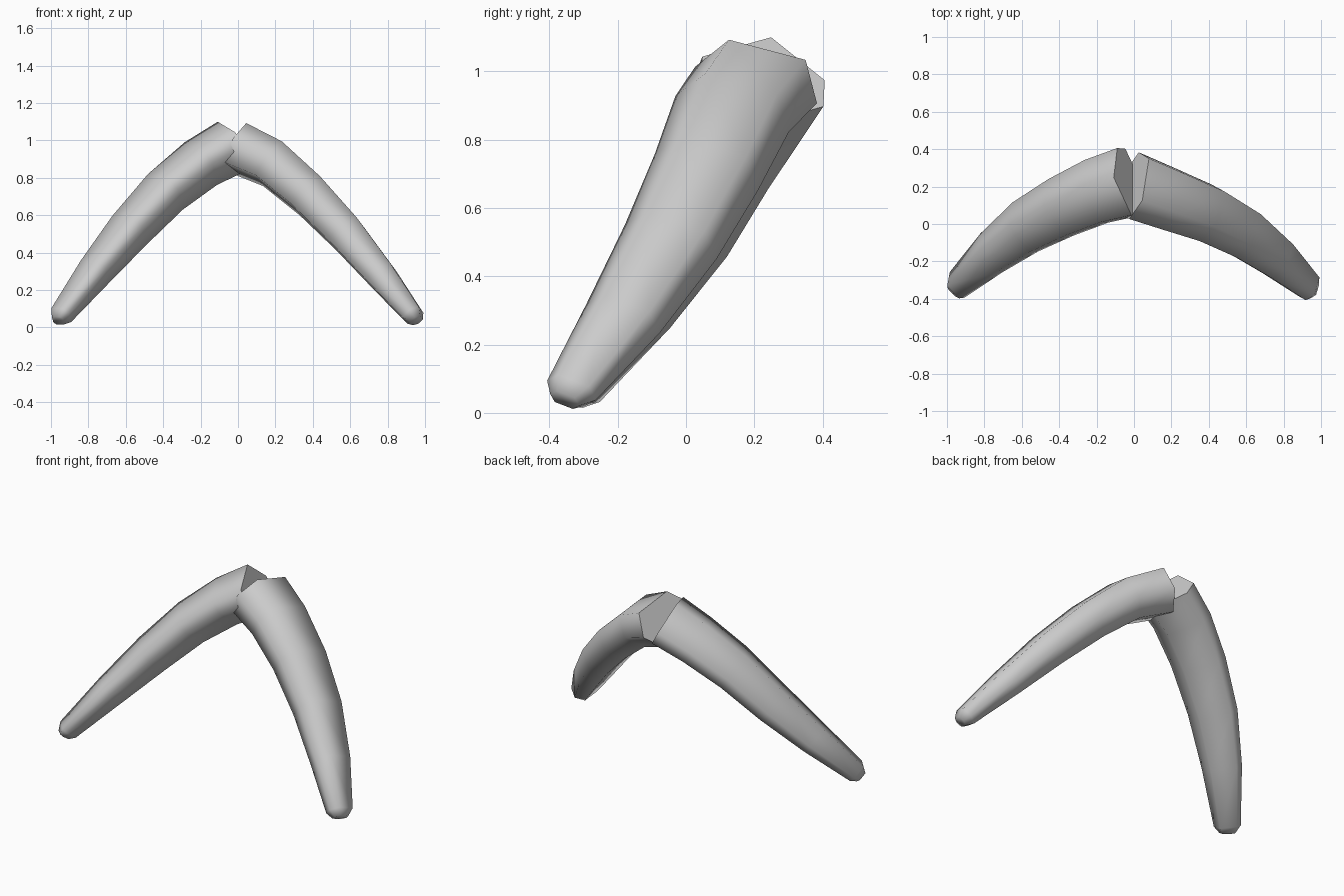
import bpy
import bmesh
from mathutils import Vector

cube = bpy.data.objects.get("Cube")
if cube:
    bpy.data.objects.remove(cube)

grey = bpy.data.materials.new("plain_grey")
grey.use_nodes = True
colour = (0.6, 0.6, 0.6, 1)
grey.diffuse_color = colour
grey.node_tree.nodes["Principled BSDF"].inputs["Base Color"].default_value = colour

# Both arms bend within one leaning plane; this is its normal
LEAN = Vector((0, 0.866, -0.5))
SCALES = (1, 0.94, 0.87, 0.78, 0.63, 0.42, 0.25)


def tapered_arm(name, path, half_section):
    """Sweep a six-sided section along a bent path, shrinking to a blunt tip."""
    section = half_section + [(-a, -b) for a, b in half_section]
    path = [Vector(p) for p in path]
    bm = bmesh.new()
    rings = []
    for i, (centre, scale) in enumerate(zip(path, SCALES)):
        ahead, behind = path[min(i + 1, len(path) - 1)], path[max(i - 1, 0)]
        along = (ahead - behind).normalized()
        outward = along.cross(LEAN).normalized()
        if outward.z < 0:
            outward.negate()
        rings.append([bm.verts.new(centre + (outward * a + LEAN * b) * scale)
                      for a, b in section])
    # Side walls
    for r, s in zip(rings, rings[1:]):
        for k in range(len(section)):
            j = (k + 1) % len(section)
            bm.faces.new((r[k], r[j], s[j], s[k])).smooth = True
    # Flat root and rounded tip
    root = bm.faces.new(rings[0])
    bm.faces.new(rings[-1]).smooth = True
    for edge in root.edges:
        edge.smooth = False
    bmesh.ops.recalc_face_normals(bm, faces=bm.faces)
    mesh = bpy.data.meshes.new(name)
    bm.to_mesh(mesh)
    bm.free()
    mesh.materials.append(grey)
    bpy.context.collection.objects.link(bpy.data.objects.new(name, mesh))


tapered_arm("left_arm",
            [(0, 0.205, 0.96), (0.185, 0.135, 0.875), (0.383, 0.06, 0.705),
             (0.58, -0.045, 0.5), (0.768, -0.185, 0.275),
             (0.935, -0.335, 0.066), (0.955, -0.355, 0.038)],
            [(0.087, -0.135), (0.158, 0.089), (0.05, 0.181)])

tapered_arm("right_arm",
            [(-0.03, 0.225, 0.97), (-0.2, 0.175, 0.875), (-0.388, 0.09, 0.725),
             (-0.58, -0.015, 0.52), (-0.763, -0.155, 0.3),
             (-0.945, -0.325, 0.066), (-0.962, -0.345, 0.036)],
            [(-0.03, -0.19), (0.147, -0.044), (0.111, 0.155)])
